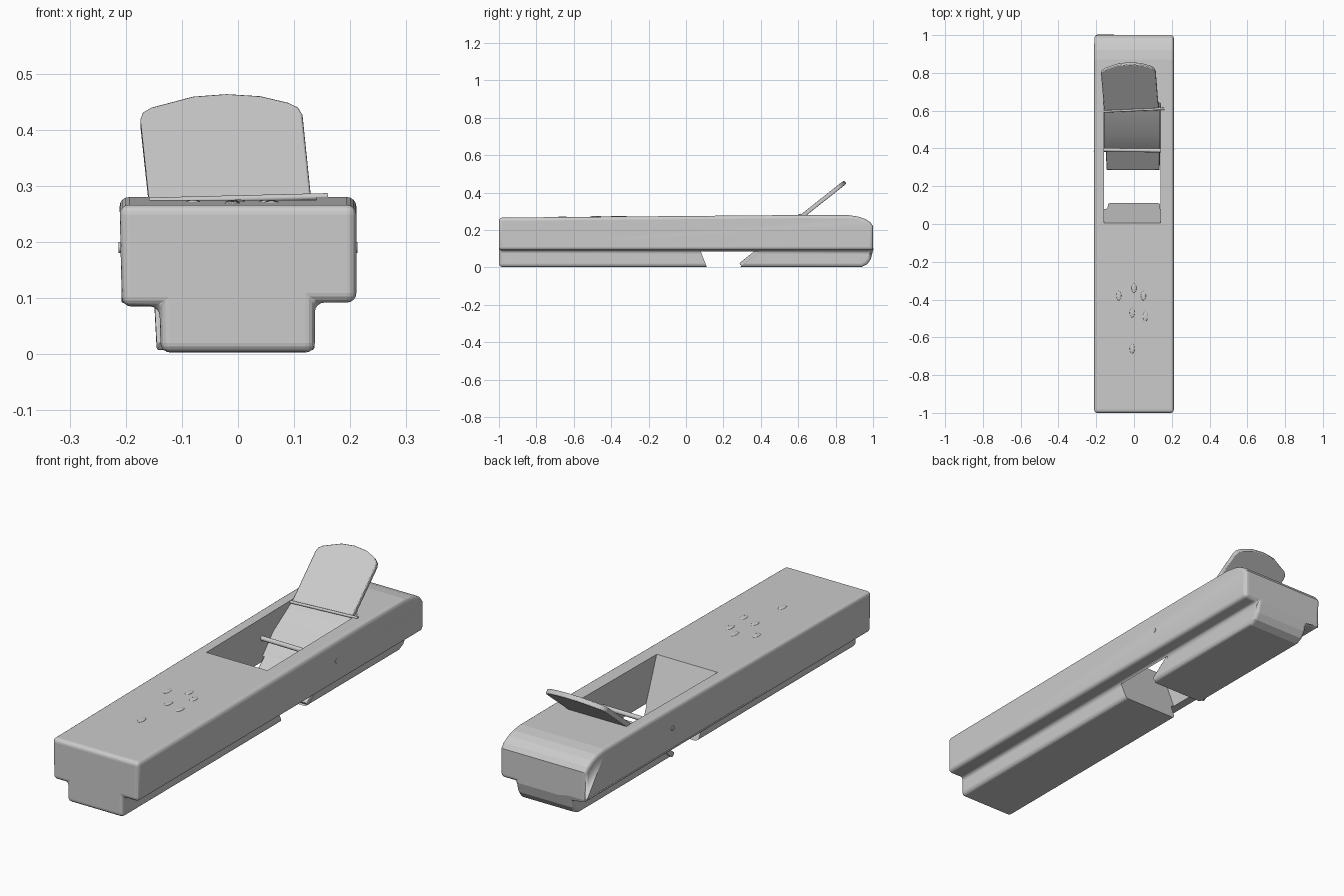
import bpy, bmesh, math
from mathutils import Vector

cube = bpy.data.objects.get("Cube")
if cube:
    bpy.data.objects.remove(cube, do_unlink=True)

grey = bpy.data.materials.new("plain grey")
grey.use_nodes = True
colour = (0.6, 0.6, 0.6, 1)
grey.diffuse_color = colour
grey.node_tree.nodes["Principled BSDF"].inputs["Base Color"].default_value = colour


def prism(name, points, start, sweep):
    """Extrude a flat outline: start maps (a, b) to 3D, sweep is the extrusion."""
    bm = bmesh.new()
    face = bm.faces.new([bm.verts.new(start(a, b)) for a, b in points])
    top = bmesh.ops.extrude_face_region(bm, geom=[face])["geom"]
    verts = [g for g in top if isinstance(g, bmesh.types.BMVert)]
    bmesh.ops.translate(bm, verts=verts, vec=sweep)
    bmesh.ops.recalc_face_normals(bm, faces=bm.faces)
    mesh = bpy.data.meshes.new(name)
    bm.to_mesh(mesh)
    bm.free()
    obj = bpy.data.objects.new(name, mesh)
    bpy.context.collection.objects.link(obj)
    mesh.materials.append(grey)
    return obj


def side_prism(name, points, x0, x1):
    return prism(name, points, lambda y, z: (x0, y, z), (x1 - x0, 0, 0))


def boolean(obj, cutter, operation):
    mod = obj.modifiers.new(operation.lower(), 'BOOLEAN')
    mod.object, mod.operation, mod.solver = cutter, operation, 'EXACT'
    cutter.hide_render = True
    cutter.hide_viewport = True


def bevel(obj, width, segments):
    mod = obj.modifiers.new("round edges", 'BEVEL')
    mod.width, mod.segments = width, segments
    mod.limit_method, mod.angle_limit = 'ANGLE', math.radians(40)
    mod.use_clamp_overlap = False


def smooth(obj):
    bpy.ops.object.select_all(action='DESELECT')
    obj.select_set(True)
    bpy.context.view_layer.objects.active = obj
    bpy.ops.object.shade_smooth_by_angle(angle=math.radians(35))


# Wooden body: stepped cross-section trimmed by its side outline
section = [(-0.135, -0.1), (0.137, -0.1), (0.137, 0.092), (0.211, 0.092),
           (0.211, 0.4), (-0.214, 0.4), (-0.207, 0.085), (-0.14, 0.085)]
body = prism("body", section, lambda x, z: (x, -1.1, z), (0, 2.2, 0))
outline = [(-1, 0.003), (0.94, 0.003), (0.97, 0.018), (0.988, 0.045), (1, 0.09),
           (1, 0.222), (0.985, 0.242), (0.955, 0.26), (0.92, 0.272),
           (0.87, 0.279), (0.6, 0.28), (-1, 0.266)]
trim = side_prism("body_trim", outline, -0.5, 0.5)
boolean(body, trim, 'INTERSECT')
bevel(body, 0.017, 4)

# Throat with sloping front wall and blade bed
throat = [(0.116, -0.01), (-0.005, 0.3), (0.665, 0.3), (0.275, -0.01)]
mouth = side_prism("mouth_cutter", throat, -0.158, 0.14)
boolean(body, mouth, 'DIFFERENCE')
smooth(body)

# Blade with a crowned top, lying along the bed
slope = math.atan(0.79)
along = Vector((0, math.cos(slope), math.sin(slope)))
under = Vector((0, math.sin(slope), -math.cos(slope)))
tip = Vector((0, 0.285, 0.023))
edge = [(-0.145, 0), (0.136, 0), (0.13, 0.42), (0.115, 0.655), (0.108, 0.674),
        (0.09, 0.688), (0.04, 0.707), (-0.02, 0.713), (-0.08, 0.706),
        (-0.155, 0.674), (-0.17, 0.66), (-0.174, 0.642), (-0.158, 0.4)]
blade = prism("blade", edge, lambda x, s: tip + along * s + Vector((x, 0, 0)), under * 0.022)
bevel(blade, 0.004, 2)
smooth(blade)

# Cap wedge over the lower blade
wedge = side_prism("cap_wedge", [(0.615, 0.28), (0.47, 0.19), (0.395, 0.108), (0.41, 0.108),
                                 (0.62, 0.275)], -0.157, 0.138)
smooth(wedge)


def rod(name, start, end, radius):
    start, end = Vector(start), Vector(end)
    axis = end - start
    bpy.ops.mesh.primitive_cylinder_add(vertices=16, radius=radius, depth=axis.length,
                                        location=(start + end) / 2)
    obj = bpy.context.object
    obj.name = name
    obj.rotation_euler = axis.to_track_quat('Z', 'Y').to_euler()
    obj.data.materials.append(grey)
    smooth(obj)


# Retaining pin through both cheeks and lip across the blade
rod("retaining_pin", (-0.213, 0.393, 0.19), (0.213, 0.388, 0.19), 0.01)
rod("blade_lip", (-0.165, 0.595, 0.273), (0.16, 0.61, 0.281), 0.006)

# Shallow knocks on the front deck
for x, y in [(-0.08, -0.38), (0, -0.34), (0.05, -0.38), (-0.01, -0.47), (0.06, -0.49), (-0.01, -0.66)]:
    bpy.ops.mesh.primitive_uv_sphere_add(segments=16, ring_count=8, radius=1,
                                         location=(x, y, 0.271 - 0.00875 * (-0.4 - y)))
    knock = bpy.context.object
    knock.name = "deck_knock"
    knock.scale = (0.013, 0.025, 0.004)
    knock.data.materials.append(grey)
    smooth(knock)
